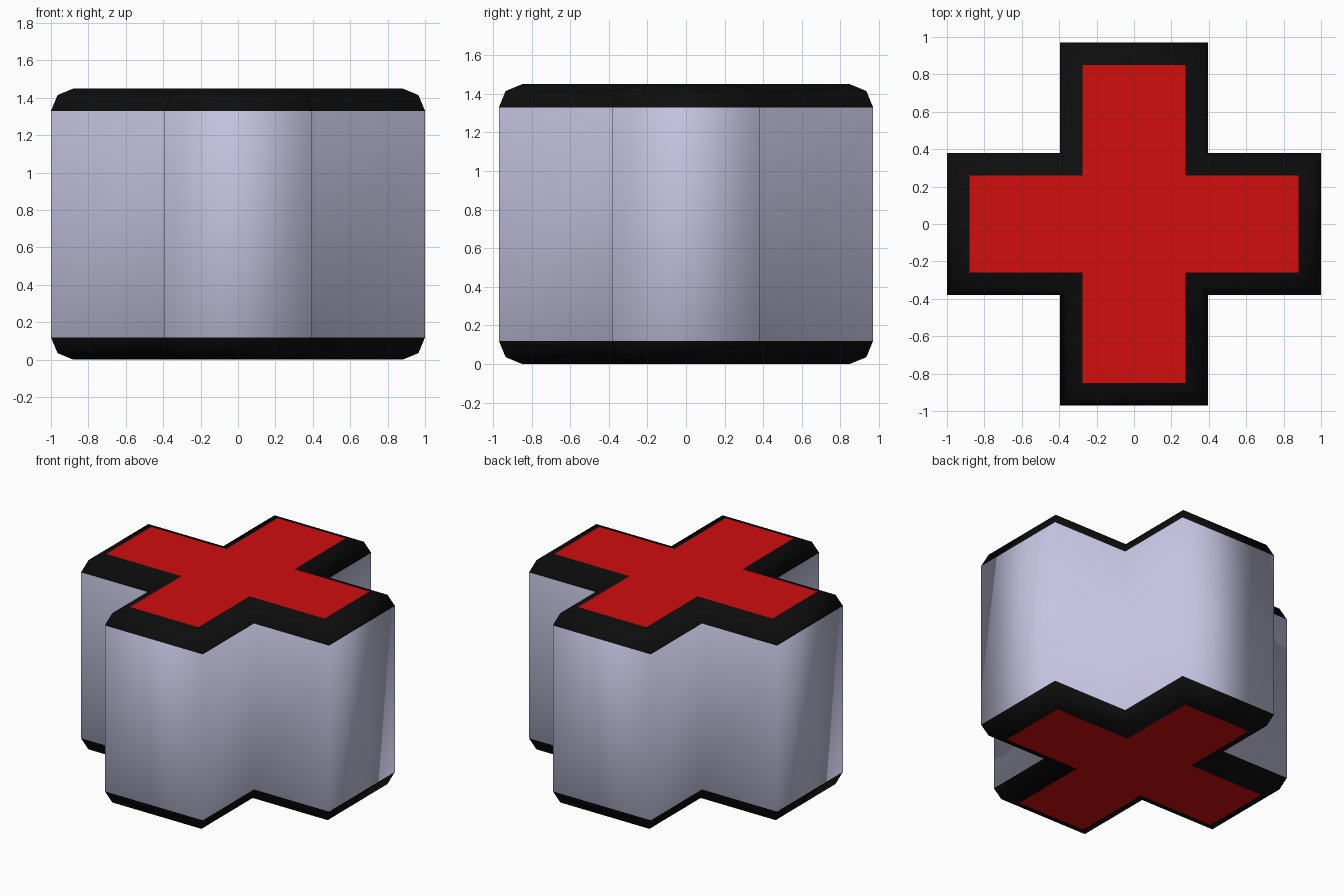
import bpy, bmesh

if "Cube" in bpy.data.objects:
    bpy.data.objects.remove(bpy.data.objects["Cube"])

HEIGHT, BEVEL = 1.45, 0.12
ARM_X, ARM_Y = 1.0, 0.97      # arm lengths
HALF_X, HALF_Y = 0.395, 0.38  # arm half widths


def material(name, rgb):
    m = bpy.data.materials.new(name)
    m.diffuse_color = (*rgb, 1)
    m.use_nodes = True
    m.node_tree.nodes["Principled BSDF"].inputs["Base Color"].default_value = m.diffuse_color
    return m


def cross(inset):
    """Cross outline, moved inwards by inset, counter-clockwise."""
    ax, ay, hx, hy = (v - inset for v in (ARM_X, ARM_Y, HALF_X, HALF_Y))
    quarter = [(ax, hy), (hx, hy), (hx, ay)]
    pts = quarter + [(-x, y) for x, y in reversed(quarter)]
    return pts + [(-x, -y) for x, y in pts]


# Rounded edge in two steps, bottom to top
mid = BEVEL * 0.293
lower = [(BEVEL, 0), (mid, mid), (0, BEVEL)]
rings = lower + [(i, HEIGHT - z) for i, z in reversed(lower)]

bm = bmesh.new()
loops = [[bm.verts.new((x, y, z)) for x, y in cross(i)] for i, z in rings]

# Walls (0) and black rims (1)
for k, (a, b) in enumerate(zip(loops, loops[1:])):
    for j in range(12):
        n = (j + 1) % 12
        f = bm.faces.new((a[j], a[n], b[n], b[j]))
        f.material_index = 0 if k == 2 else 1
        f.smooth = True

# Red caps (2), flat
for ring in (loops[0][::-1], loops[-1]):
    f = bm.faces.new(ring)
    f.material_index = 2
    f.smooth = False

mesh = bpy.data.meshes.new("cross_block")
bm.to_mesh(mesh)
bm.free()
for m in (material("lavender grey", (0.56, 0.55, 0.75)),
          material("black", (0.004, 0.004, 0.004)),
          material("red", (0.64, 0.004, 0.004))):
    mesh.materials.append(m)
obj = bpy.data.objects.new("cross_block", mesh)
bpy.context.collection.objects.link(obj)
